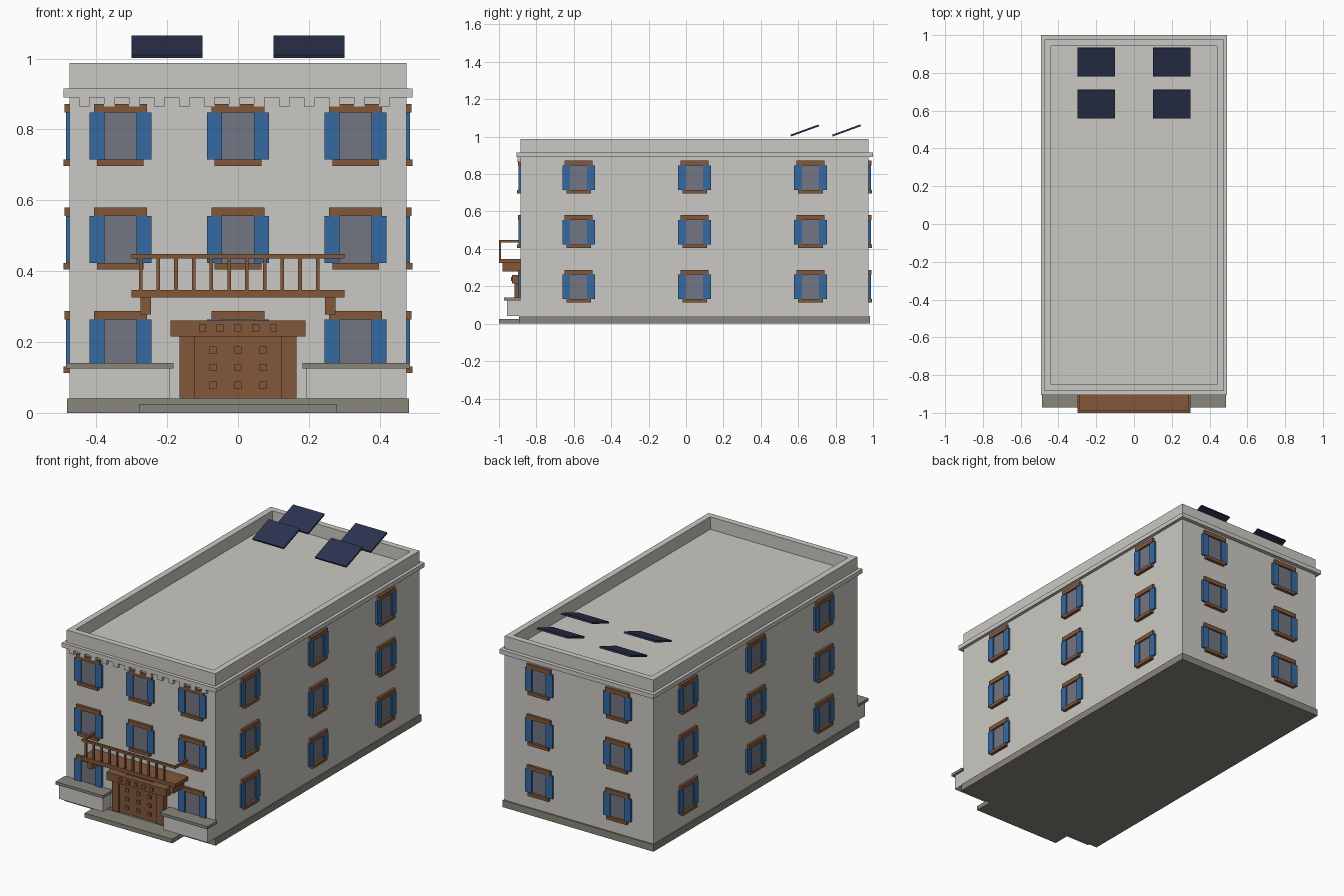
import bpy, bmesh, math
from mathutils import Matrix, Vector

if "Cube" in bpy.data.objects:
    bpy.data.objects.remove(bpy.data.objects["Cube"])


def material(name, r, g, b):
    lin = [((c / 255 + 0.055) / 1.055) ** 2.4 for c in (r, g, b)]
    m = bpy.data.materials.new(name)
    m.diffuse_color = (*lin, 1)
    m.use_nodes = True
    m.node_tree.nodes["Principled BSDF"].inputs["Base Color"].default_value = m.diffuse_color
    return m


STONE = material("pale stone", 203, 201, 195)
GREY = material("dark stone", 136, 134, 123)
BROWN = material("brown wood", 130, 87, 58)
BLUE = material("blue shutter", 53, 106, 162)
GLASS = material("window glass", 114, 118, 130)
PANEL = material("solar panel", 44, 51, 80)


def boxes(name, mat, specs, matrices=(Matrix(),)):
    """One object made of boxes (x0, x1, y0, y1, z0, z1), repeated at each matrix."""
    bm = bmesh.new()
    for mtx in matrices:
        for x0, x1, y0, y1, z0, z1 in specs:
            loc = Matrix.Translation(((x0 + x1) / 2, (y0 + y1) / 2, (z0 + z1) / 2))
            size = Matrix.Diagonal((x1 - x0, y1 - y0, z1 - z0, 1))
            bmesh.ops.create_cube(bm, size=1, matrix=mtx @ loc @ size)
    mesh = bpy.data.meshes.new(name)
    bm.to_mesh(mesh)
    bm.free()
    mesh.materials.append(mat)
    ob = bpy.data.objects.new(name, mesh)
    bpy.context.collection.objects.link(ob)
    return ob


def both(*specs):
    """Add the copy mirrored in x."""
    return list(specs) + [(-b, -a, *rest) for a, b, *rest in specs]


# Main dimensions
W, Y0, Y1 = 0.475, -0.885, 0.977
MID = (Y0 + Y1) / 2
CORNICE, ROOF, TOP = 0.89, 0.915, 0.987
T = 0.035

# Building shell
boxes("base", GREY, [(-0.482, 0.482, Y0 - 0.008, Y1 + 0.008, 0, 0.04)])
boxes("walls", STONE, [(-W, W, Y0, Y1, 0.04, CORNICE)])
boxes("cornice", STONE, [(-0.493, 0.493, -0.905, 1.0, CORNICE, ROOF)])
boxes("parapet", STONE, both((W - T, W, Y0, Y1, ROOF, TOP)) +
      [(T - W, W - T, Y0, Y0 + T, ROOF, TOP), (T - W, W - T, Y1 - T, Y1, ROOF, TOP)])
boxes("dentils", STONE, [(x - 0.015, x + 0.015, -0.902, Y0, 0.865, CORNICE)
                         for x in (-0.434 + 0.0706 * i for i in range(13))])

# Window positions: local frame has the wall at y = 0, outside towards -y
places = []
for z in (0.197, 0.489, 0.781):
    for x in (-0.332, 0, 0.332):
        places.append(Matrix.Translation((x, Y0, z)))
    for x in (-0.25, 0.25):
        places.append(Matrix.Translation((x, Y1, z)) @ Matrix.Rotation(math.pi, 4, "Z"))
    for y in (MID - 0.62, MID, MID + 0.62):
        for side in (-1, 1):
            places.append(Matrix.Translation((side * W, y, z)) @
                          Matrix.Rotation(side * math.pi / 2, 4, "Z"))

boxes("window_panes", GLASS, [(-0.045, 0.045, -0.004, 0.002, -0.066, 0.066)], places)
boxes("shutters", BLUE, both((0.045, 0.0875, -0.011, 0.002, -0.066, 0.066)), places)
boxes("window_lintels", BROWN, [(-0.075, 0.075, -0.014, 0.002, 0.066, 0.091)], places)
boxes("window_sills", BROWN, [(-0.066, 0.066, -0.018, 0.002, -0.084, -0.066)], places)

# Entrance
boxes("entrance_step", GREY, [(-0.28, 0.28, -1.0, Y0, 0, 0.025)])
boxes("door", BROWN, [(-0.122, 0.122, -0.907, Y0, 0.04, 0.215)])
boxes("door_pilasters", BROWN, both((0.122, 0.165, -0.916, Y0, 0.04, 0.215)))
boxes("door_lintel", BROWN, [(-0.19, 0.19, -0.93, Y0, 0.215, 0.261)])
S = 0.01
boxes("door_studs", BROWN, [(x - S, x + S, -0.914, -0.9, z - S, z + S)
                            for x in (-0.071, 0, 0.071) for z in (0.078, 0.128, 0.178)])
boxes("lintel_studs", BROWN, [(x - S, x + S, -0.936, -0.92, 0.229, 0.249)
                              for x in (-0.1, -0.05, 0, 0.05, 0.1)])
boxes("side_plinths", STONE, both((0.193, W, -0.957, Y0, 0.04, 0.125)))
boxes("plinth_caps", GREY, both((0.182, 0.486, -0.972, Y0, 0.125, 0.141)))

# Balcony
boxes("balcony_floor", BROWN, [(-0.3, 0.3, -1.0, Y0, 0.325, 0.347)])
boxes("balcony_brackets", BROWN, both((0.246, 0.275, -0.98, Y0, 0.278, 0.325)))
boxes("balcony_rail", BROWN, [(-0.3, 0.3, -1.0, -0.988, 0.435, 0.448)] +
      both((0.288, 0.3, -0.988, Y0, 0.435, 0.448)))
boxes("balusters", BROWN, [(x - 0.005, x + 0.005, -0.999, -0.989, 0.347, 0.435)
                           for x in (-0.275 + 0.05 * i for i in range(11))])

# Tilted roof panels
tilt = Matrix.Rotation(math.radians(20), 4, "X")
boxes("solar_panels", PANEL, [(-0.1, 0.1, -0.08, 0.08, -0.005, 0.005)],
      [Matrix.Translation((x, y, 1.033)) @ tilt for x in (-0.2, 0.2) for y in (0.635, 0.858)])
